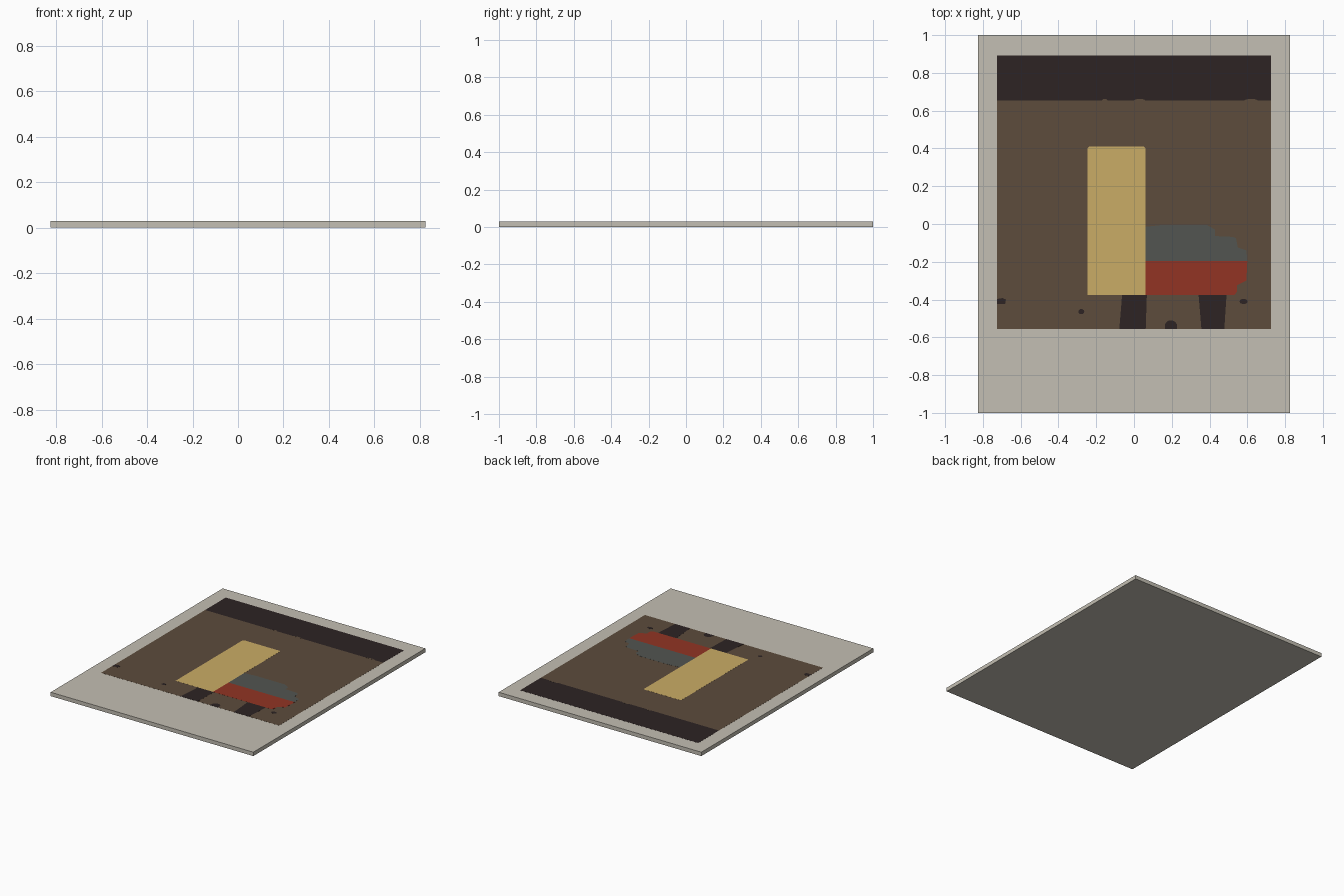
import bpy, bmesh, math

if "Cube" in bpy.data.objects:
    bpy.data.objects.remove(bpy.data.objects["Cube"])


def material(name, hex_colour):
    def lin(c):
        c /= 255
        return c / 12.92 if c <= 0.04045 else ((c + 0.055) / 1.055) ** 2.4
    m = bpy.data.materials.new(name)
    m.diffuse_color = [lin(int(hex_colour[i:i + 2], 16)) for i in (0, 2, 4)] + [1]
    m.use_nodes = True
    m.node_tree.nodes["Principled BSDF"].inputs["Base Color"].default_value = m.diffuse_color
    return m


CREAM = material("warm white card", "C4BFB3")
DARK = material("near black", "2D2424")
BROWN = material("brown", "5D4C3C")
TAN = material("tan yellow", "CAAC66")
GREY = material("slate grey", "525551")
RED = material("brick red", "923423")


def prism(name, pts, z0, z1, mat):
    """Flat plate: an outline in x, y extruded from z0 to z1."""
    bm = bmesh.new()
    face = bm.faces.new([bm.verts.new((x, y, z0)) for x, y in pts])
    ext = bmesh.ops.extrude_face_region(bm, geom=[face])
    for v in ext["geom"]:
        if isinstance(v, bmesh.types.BMVert):
            v.co.z = z1
    bmesh.ops.recalc_face_normals(bm, faces=bm.faces)
    me = bpy.data.meshes.new(name)
    bm.to_mesh(me)
    bm.free()
    me.materials.append(mat)
    ob = bpy.data.objects.new(name, me)
    bpy.context.collection.objects.link(ob)
    return ob


def rect(x0, x1, y0, y1):
    return [(x0, y0), (x1, y0), (x1, y1), (x0, y1)]


def ellipse(cx, cy, rx, ry, start=0, sweep=360, n=10):
    return [(cx + rx * math.cos(math.radians(start + sweep * i / n)),
             cy + ry * math.sin(math.radians(start + sweep * i / n)))
            for i in range(n + (sweep < 360))]


TOP = 0.0285
STEP = 0.0005


def plate(name, pts, layer, mat):
    prism(name, pts, TOP, TOP + STEP * layer, mat)


# Card slab
prism("card", rect(-0.825, 0.825, -1, 1), 0, TOP, CREAM)

# Picture background: brown field and dark band on top
plate("picture_field", rect(-0.725, 0.725, -0.557, 0.653), 1, BROWN)
plate("picture_band", rect(-0.725, 0.725, 0.653, 0.893), 1, DARK)
for i, (x, r) in enumerate([(-0.155, 0.015), (0.03, 0.03), (0.62, 0.035)]):
    plate(f"band_bump_{i}", ellipse(x, 0.653, r, 0.009, 0, 180), 2, BROWN)

# Tan panel
plate("tan_panel", [(-0.245, -0.376), (0.06, -0.376), (0.06, 0.402), (0.053, 0.41),
                    (-0.238, 0.41), (-0.245, 0.402)], 2, TAN)

# Rounded body: grey upper half, red lower half
plate("grey_upper", [(0.06, -0.196), (0.6, -0.196), (0.595, -0.14), (0.55, -0.125),
                     (0.54, -0.075), (0.52, -0.068), (0.43, -0.064), (0.43, -0.03),
                     (0.385, -0.005), (0.15, -0.005), (0.06, -0.015)], 2, GREY)
plate("red_lower", [(0.06, -0.376), (0.53, -0.376), (0.545, -0.36), (0.545, -0.325),
                    (0.595, -0.3), (0.6, -0.196), (0.06, -0.196)], 2, RED)

# Dark legs
plate("leg_left", [(-0.078, -0.557), (0.062, -0.557), (0.068, -0.376), (-0.063, -0.376)], 2, DARK)
plate("leg_right", [(0.357, -0.557), (0.478, -0.557), (0.49, -0.376), (0.342, -0.376)], 2, DARK)

# Small dark spots
plate("spot_edge", [(-0.725, -0.424), (-0.682, -0.424), (-0.678, -0.4),
                    (-0.695, -0.392), (-0.725, -0.397)], 2, DARK)
plate("spot_left", ellipse(-0.279, -0.464, 0.016, 0.014), 2, DARK)
plate("spot_right", ellipse(0.58, -0.41, 0.022, 0.014), 2, DARK)
plate("spot_bottom", [(0.163, -0.557), (0.228, -0.557)] +
      ellipse(0.1955, -0.54, 0.0325, 0.03, 0, 180), 2, DARK)
